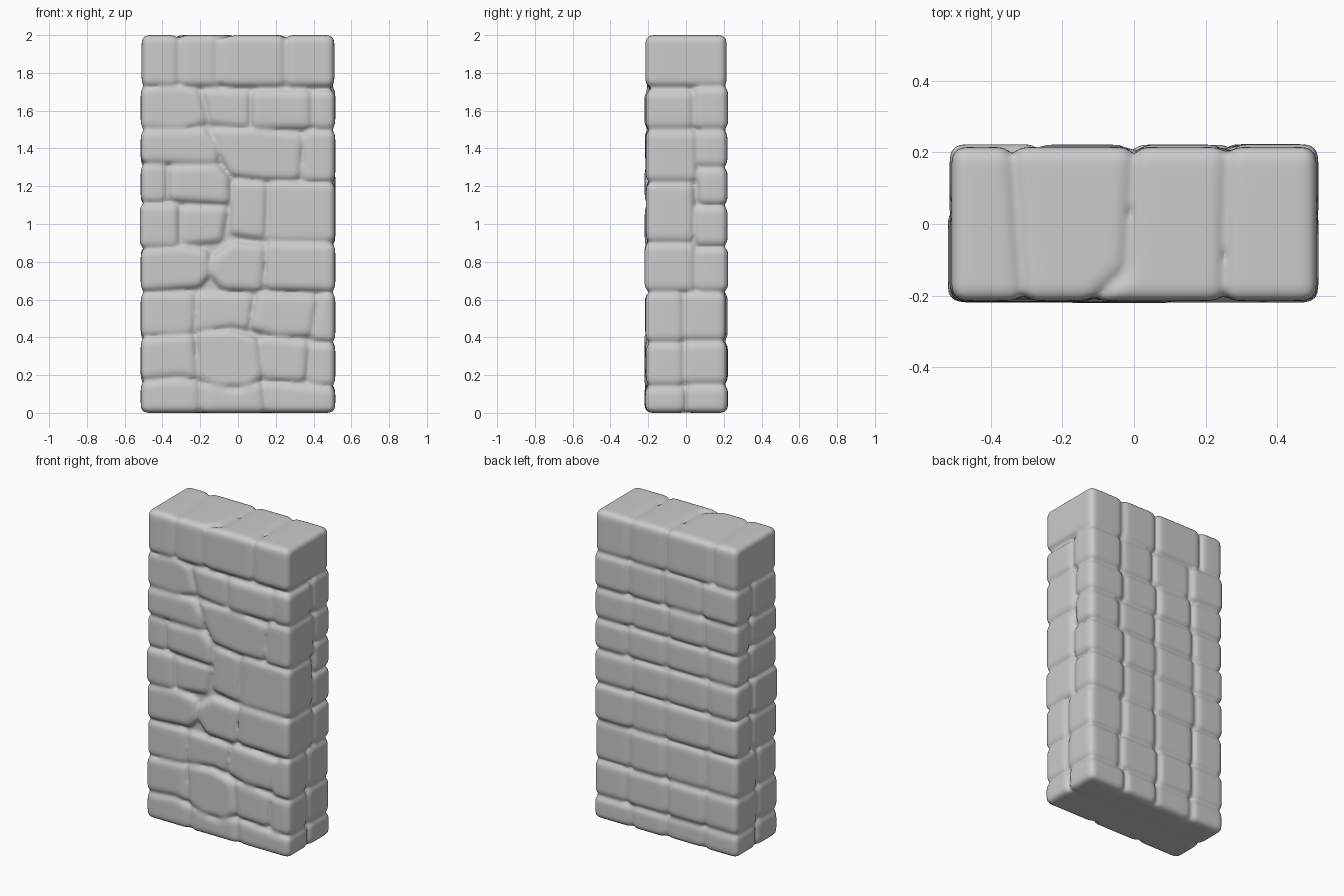
import bpy, bmesh, random
from mathutils import Vector

if "Cube" in bpy.data.objects:
    bpy.data.objects.remove(bpy.data.objects["Cube"])

random.seed(4)
wall = bmesh.new()
L, R = -0.515, 0.515


def stone(outline, a, b, upright=False, round_off=0.036):
    """Extrude an outline (x,z through y, or x,y through z) and round it."""
    bm = bmesh.new()
    place = (lambda p, t: (p[0], p[1], t)) if upright else (lambda p, t: (p[0], t, p[1]))
    low = [bm.verts.new(place(p, a)) for p in outline]
    high = [bm.verts.new(place(p, b)) for p in outline]
    bm.faces.new(low)
    bm.faces.new(high[::-1])
    n = len(outline)
    for i in range(n):
        j = (i + 1) % n
        bm.faces.new((low[j], low[i], high[i], high[j]))
    bmesh.ops.recalc_face_normals(bm, faces=bm.faces)
    if round_off:
        bmesh.ops.bevel(bm, geom=bm.edges[:], offset=round_off, segments=4,
                        profile=0.5, affect='EDGES', clamp_overlap=True)
    mesh = bpy.data.meshes.new("stone_temp")
    bm.to_mesh(mesh)
    bm.free()
    wall.from_mesh(mesh)
    bpy.data.meshes.remove(mesh)


def box(x0, x1, z0, z1):
    return [(x0, z0), (x1, z0), (x1, z1), (x0, z1)]


def course(depth, *outlines):
    for o in outlines:
        stone(o, -0.215 + random.uniform(-0.006, 0.006), depth)


# Front stones, course by course from the ground up
course(0.0,
       [(L, 0), (-.2, 0), (-.2, .16), (-.3, .19), (L, .17)],
       [(-.2, 0), (.15, 0), (.13, .17), (-.02, .13), (-.2, .17)],
       [(.15, 0), (R, 0), (R, .14), (.35, .15), (.13, .17)])
course(-0.01,
       [(L, .17), (-.3, .19), (-.21, .17), (-.23, .42), (L, .4)],
       [(-.21, .17), (-.12, .13), (.06, .13), (.14, .19), (.11, .4), (-.03, .44), (-.22, .43)],
       [(.13, .17), (.36, .16), (.38, .38), (.25, .4), (.11, .41)],
       box(.37, R, .14, .375))
course(-0.01,
       [(L, .4), (-.23, .41), (-.22, .64), (L, .64)],
       [(-.23, .42), (-.03, .45), (.06, .43), (.09, .63), (-.22, .64)],
       [(.06, .44), (.2, .4), (.39, .4), (.43, .62), (.1, .64)],
       [(.38, .38), (R, .37), (R, .64), (.43, .64)])
course(0.05,
       [(L, .64), (-.2, .66), (-.14, .73), (-.15, .86), (-.3, .89), (L, .87)],
       [(-.15, .73), (-.09, .65), (.13, .64), (.15, .89), (-.04, .91), (-.15, .82)],
       [(.14, .65), (R, .64), (R, .9), (.15, .91)])
course(0.045,
       box(L - .005, -.31, .87, 1.11),
       [(-.31, .88), (-.08, .9), (-.05, 1.1), (-.31, 1.1)],
       [(-.05, .94), (.15, .91), (.16, 1.22), (-.03, 1.24)],
       [(.15, .9), (R, .9), (R, 1.22), (.16, 1.23)])
course(0.06,
       box(L, -.37, 1.11, 1.32),
       [(-.37, 1.12), (-.04, 1.1), (-.04, 1.24), (-.1, 1.32), (-.37, 1.31)])
course(0.06,
       [(L, 1.32), (-.1, 1.31), (-.1, 1.42), (-.17, 1.51), (L, 1.5)],
       [(-.04, 1.25), (.14, 1.23), (.33, 1.23), (.35, 1.48), (.1, 1.51), (-.15, 1.51), (-.1, 1.36)],
       [(.33, 1.22), (R, 1.22), (R, 1.5), (.35, 1.5)])
course(0.04,
       [(L, 1.5), (-.3, 1.49), (-.15, 1.53), (-.2, 1.71), (-.3, 1.74), (L, 1.73)],
       [(-.15, 1.52), (.07, 1.5), (.07, 1.71), (-.2, 1.72)],
       box(.07, .39, 1.5, 1.71),
       box(.39, R, 1.5, 1.71))

# Back stones in a more regular bond
levels = [0, .15, .38, .64, .88, 1.1, 1.3, 1.5, 1.73]
depths = [0.0, -.01, -.01, .05, .045, .06, .06, .04]
for i, depth in enumerate(depths):
    z0, z1 = levels[i], levels[i + 1]
    cuts = [L] + [x + random.uniform(-.025, .025) for x in (-.28, 0, .26)] + [R]
    for x0, x1 in zip(cuts, cuts[1:]):
        stone(box(x0, x1, z0, z1), depth, 0.217 + random.uniform(-.006, .006))

# Cap stones run the full depth of the wall
F, B = -0.215, 0.215
for outline in (
        [(-.51, F), (-.31, F), (-.34, B), (-.51, B)],
        [(-.31, F), (-.12, F), (-.02, -.13), (0, B), (-.34, B)],
        [(-.12, F), (.25, F), (.26, B), (0, B), (-.02, -.13)],
        [(.25, F), (.51, F), (.51, B), (.26, B)]):
    stone(outline, 1.725, 2.0, upright=True)

# Mortar core fills the joints
stone(box(-.482, .482, 0.001, 1.975), -.185, .185, round_off=0)

mesh = bpy.data.meshes.new("stone_wall")
wall.to_mesh(mesh)
wall.free()
obj = bpy.data.objects.new("stone_wall", mesh)
bpy.context.collection.objects.link(obj)

# Fuse and weather the stones into one soft surface
remesh = obj.modifiers.new("fuse", 'REMESH')
remesh.mode = 'VOXEL'
remesh.voxel_size = 0.011
remesh.use_smooth_shade = True
soften = obj.modifiers.new("soften", 'SMOOTH')
soften.factor = 0.5
soften.iterations = 8
